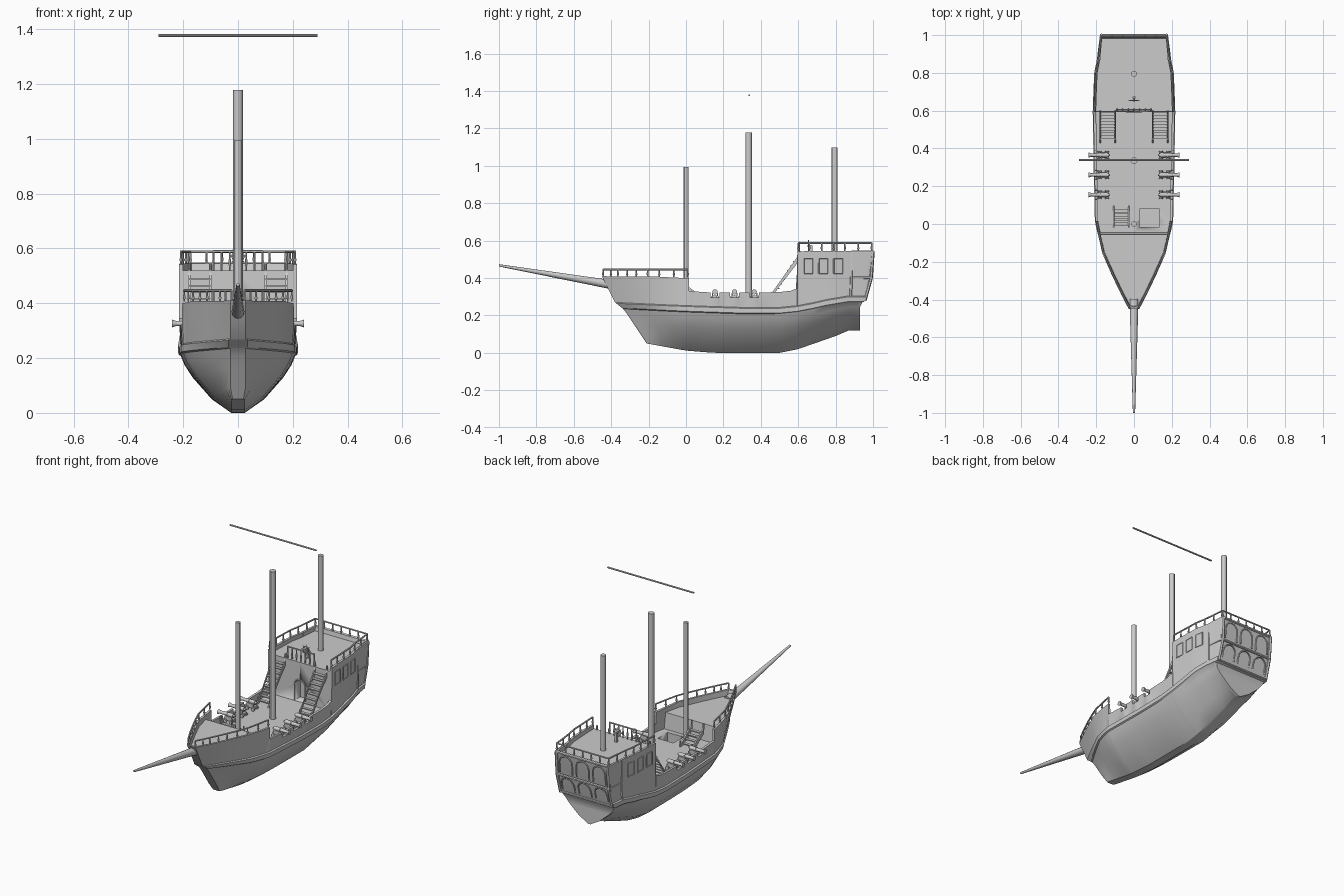
import bpy, bmesh, math
from mathutils import Vector, Matrix

cube = bpy.data.objects.get("Cube")
if cube:
    bpy.data.objects.remove(cube, do_unlink=True)

GREY = (0.6, 0.6, 0.6, 1)
mat = bpy.data.materials.new("plain_grey")
mat.use_nodes = True
mat.diffuse_color = GREY
mat.node_tree.nodes["Principled BSDF"].inputs["Base Color"].default_value = GREY


def make(name, bm):
    bmesh.ops.recalc_face_normals(bm, faces=bm.faces)
    me = bpy.data.meshes.new(name)
    bm.to_mesh(me)
    bm.free()
    ob = bpy.data.objects.new(name, me)
    bpy.context.collection.objects.link(ob)
    me.materials.append(mat)
    bpy.ops.object.select_all(action='DESELECT')
    ob.select_set(True)
    bpy.context.view_layer.objects.active = ob
    bpy.ops.object.shade_smooth_by_angle(angle=math.radians(30))
    return ob


def box(bm, centre, size):
    m = Matrix.Translation(centre) @ Matrix.Diagonal((*size, 1))
    bmesh.ops.create_cube(bm, size=1, matrix=m)


def rod(bm, a, b, r1, r2=None, seg=8):
    a, b = Vector(a), Vector(b)
    d = b - a
    m = Matrix.Translation((a + b) / 2) @ d.to_track_quat('Z', 'Y').to_matrix().to_4x4()
    bmesh.ops.create_cone(bm, cap_ends=True, segments=seg, radius1=r1,
                          radius2=r1 if r2 is None else r2, depth=d.length, matrix=m)


def tube(bm, pts, r, seg=6):
    for a, b in zip(pts, pts[1:]):
        rod(bm, a, b, r, seg=seg)


def prism(bm, profile, x0, x1):
    """Extrude a y-z profile along x."""
    lo = [bm.verts.new((x0, y, z)) for y, z in profile]
    hi = [bm.verts.new((x1, y, z)) for y, z in profile]
    bm.faces.new(lo)
    bm.faces.new(hi[::-1])
    for i in range(len(lo)):
        j = (i + 1) % len(lo)
        bm.faces.new((lo[i], lo[j], hi[j], hi[i]))


def lerp(table, t):
    if t <= table[0][0]:
        return table[0][1]
    for (a, u), (b, v) in zip(table, table[1:]):
        if t <= b:
            return u + (v - u) * (t - a) / (b - a)
    return table[-1][1]


# Hull lines: keel height, keel width, wale height, beam, end rake
KEEL = [(-.21, .05), (0, .012), (.15, 0), (.5, 0), (.6, .02), (.8, .09), (.87, .12)]
KEEL_W = [(.5, .035), (.87, .012)]
WALE = [(-.21, .265), (0, .248), (.3, .238), (.5, .238), (.62, .25), (.75, .28), (.87, .3)]
BEAM = [(-.21, .028), (-.17, .068), (-.12, .115), (-.06, .168), (0, .203),
        (.3, .21), (.6, .215), (.8, .207), (.93, .18)]
RAKE = [(-.21, 1), (-.17, .85), (-.12, .65), (-.06, .4), (0, 0), (.87, 0), (.915, 1)]
BOW = [(.05, 0), (.23, -.12), (.27, -.17), (.33, -.225), (.41, -.24)]
STERN = [(.265, 0), (.275, .025), (.4, .06), (.545, .07)]
FORE, MAIN, POOP = .375, .28, .52
GUNS = (.155, .26, .365)


def place(y, x, z):
    return Vector((x, y + lerp(RAKE, y) * lerp(BOW if y < .3 else STERN, z), z))


def section(y, rim, deck):
    kz, kw, wz, rw = (lerp(t, y) for t in (KEEL, KEEL_W, WALE, BEAM))
    kw, ww, low = min(kw, rw), rw * .98, wz - .03
    pts = [(0, kz), (kw * .7, kz)]
    for u, v in ((.35, .24), (.75, .62), (.92, .84), (1, 1)):
        pts.append((kw + (ww - kw) * u, kz + (low - kz) * v))
    pts += [(ww + .008, wz - .025), (ww + .008, wz), (ww, wz + .005)]
    pts += [(rw, rim), (rw - .014, rim), (rw - .014, deck), (0, deck)]
    return [place(y, x, z) for x, z in pts]


# Stations: position, bulwark top, deck height
stations = [(-.21, .41, .41), (-.204, .41, .41), (-.202, .41, FORE)]
stations += [(y, .408, FORE) for y in (-.17, -.12, -.06)]
stations += [(-.022, .402, FORE), (-.02, .402, MAIN), (.015, .4, MAIN), (.017, .33, MAIN)]
for g in GUNS:
    stations += [(g - .025, .323, MAIN), (g - .023, .296, MAIN),
                 (g + .023, .296, MAIN), (g + .025, .323, MAIN)]
stations += [(.5, .325, MAIN), (.56, .332, MAIN), (.593, .345, MAIN), (.595, .542, POOP)]
stations += [(y, .545, POOP) for y in (.68, .75, .8, .87, .914)]
stations += [(.916, .545, .545), (.93, .545, .545)]

bm = bmesh.new()
rings = []
for st in stations:
    half = section(*st)
    mirrored = [Vector((-p.x, p.y, p.z)) for p in half[-2:0:-1]]
    rings.append([bm.verts.new(p) for p in half + mirrored])
n = len(rings[0])
for a, b in zip(rings, rings[1:]):
    for i in range(n):
        j = (i + 1) % n
        bm.faces.new((a[i], a[j], b[j], b[i]))
for r in (rings[0], rings[-1]):
    bm.faces.new((r[0], r[1], r[-1]))
    for i in range(1, 8):
        bm.faces.new((r[i], r[i + 1], r[-i - 1], r[-i]))
    bm.faces.new(r[8:n - 7])
bmesh.ops.remove_doubles(bm, verts=bm.verts, dist=.0002)
hull = make("hull", bm)


def carve(name, cutter_bm):
    cutter = make(name, cutter_bm)
    cutter.hide_render = True
    mod = hull.modifiers.new(name, 'BOOLEAN')
    mod.operation, mod.solver, mod.object = 'DIFFERENCE', 'EXACT', cutter
    bpy.context.view_layer.objects.active = hull
    bpy.ops.object.modifier_apply(modifier=name)
    bpy.data.objects.remove(cutter, do_unlink=True)


def arch(half, z0, z1, steps=8):
    """Outline of a round-topped opening, as x and z offsets."""
    spring = z1 - half
    arc = [(half * math.cos(math.pi * i / steps), spring + half * math.sin(math.pi * i / steps))
           for i in range(steps + 1)]
    return [(half, z0)] + arc + [(-half, z0)]


# Cabin doorway and deck hatch
bm = bmesh.new()
near = [bm.verts.new((x, .57, z)) for x, z in arch(.035, MAIN + .001, .41)]
face = bm.faces.new(near)
ext = bmesh.ops.extrude_face_region(bm, geom=[face])
bmesh.ops.translate(bm, vec=(0, .08, 0), verts=[v for v in ext["geom"] if isinstance(v, bmesh.types.BMVert)])
carve("doorway_cutter", bm)
bm = bmesh.new()
box(bm, (.082, .032, .26), (.105, .095, .12))
carve("hatch_cutter", bm)

bm = bmesh.new()
tube(bm, [(x, .593, z) for x, z in arch(.038, MAIN, .414)], .004)
make("doorway_frame", bm)

# Masts, bowsprit and yard
for name, y, top, r in (("fore_mast", .0, .993, .014), ("main_mast", .335, 1.178, .018),
                        ("mizzen_mast", .795, 1.097, .016)):
    bm = bmesh.new()
    rod(bm, (0, y, MAIN - .02), (0, y, top), r, seg=12)
    make(name, bm)
bm = bmesh.new()
rod(bm, (0, -.4, .365), (0, -1, .468), .024, .006, 12)
make("bowsprit", bm)
bm = bmesh.new()
rod(bm, (-.29, .338, 1.377), (.29, .338, 1.377), .005)
make("yard", bm)


# Railings
def railing(name, feet, h=.045):
    bm = bmesh.new()
    up = Vector((0, 0, h))
    for p in feet:
        rod(bm, p, p + up, .004, seg=6)
        rod(bm, p + up * .25, p + up * .6, .0065, .004, 6)
    tube(bm, [p + up for p in feet], .005)
    make(name, bm)


def on_rim(y, z, side):
    return place(y, side * (lerp(BEAM, y) - .007), z)


for side, word in ((1, "left"), (-1, "right")):
    railing(word + "_bow_railing", [on_rim(y, .406, side) for y in
            (-.207, -.185, -.165, -.14, -.115, -.085, -.055, -.025, .01)], .04)
    railing(word + "_poop_railing", [on_rim(y, .543, side) for y in
            (.6, .66, .725, .79, .85, .89, .922)])
railing("stern_railing", [place(.922, x * .0577, .543) for x in range(-3, 4)])
railing("poop_front_railing", [Vector((x * .03, .605, POOP)) for x in range(-3, 4)], .07)


# Stairs
def stairs(name, x0, x1, top, bottom, count):
    bm = bmesh.new()
    (yt, zt), (yb, zb) = top, bottom
    for x in (x0, x1):
        prism(bm, [(yt, zt), (yt, zt - .035), (yb - .02, zb), (yb, zb), (yb, zb + .012)],
              x - .004, x + .004)
    for i in range(1, count + 1):
        t = i / (count + 1)
        box(bm, ((x0 + x1) / 2, yt + (yb - yt) * t - .005, zt + (zb - zt) * t - .008),
            (x1 - x0, .018, .006))
    for x in (x0, x1):
        rod(bm, (x, yt, zt - .01), (x, yt, zt + .025), .005)
        rod(bm, (x, yb, zb), (x, yb, zb + .035), .005)
    make(name, bm)


stairs("left_poop_stairs", .1, .178, (.6, POOP), (.45, MAIN), 9)
stairs("right_poop_stairs", -.178, -.1, (.6, POOP), (.45, MAIN), 9)
stairs("bow_stairs", -.108, -.028, (-.015, FORE), (.095, MAIN), 4)

# Cannons
for side, word in ((1, "left"), (-1, "right")):
    for k, y in enumerate(GUNS):
        bm = bmesh.new()
        box(bm, (side * .162, y, .3), (.06, .024, .014))
        for dy in (-.013, .013):
            box(bm, (side * .165, y + dy, .312), (.045, .006, .018))
            for x in (.142, .182):
                rod(bm, (side * x, y + dy * 1.1, .291), (side * x, y + dy * 1.7, .291), .011, seg=10)
        for xa, xb, ra, rb in ((.138, .225, .013, .009), (.225, .24, .009, .014),
                               (.128, .138, .005, .008), (.175, .181, .014, .014)):
            rod(bm, (side * xa, y, .326), (side * xb, y, .326), ra, rb, 12)
        make(f"{word}_cannon_{k + 1}", bm)

# Steering wheel on its stand
bm = bmesh.new()
hub = Vector((0, .655, .572))
ring = [hub + Vector((math.cos(a), 0, math.sin(a))) * .021
        for a in (math.tau * i / 16 for i in range(17))]
tube(bm, ring, .003)
for i in range(8):
    a = math.tau * i / 8
    rod(bm, hub, hub + Vector((math.cos(a), 0, math.sin(a))) * .032, .002, seg=6)
rod(bm, hub - Vector((0, .006, 0)), hub + Vector((0, .02, 0)), .005)
box(bm, (0, .67, .547), (.014, .012, .055))
make("steering_wheel", bm)

# Stern windows, belts and corner posts
bm = bmesh.new()
for x in (-.112, 0, .112):
    for z0, z1 in ((.305, .388), (.42, .525)):
        tube(bm, [place(.93, x + u, z) for u, z in arch(.042, z0, z1)], .004)
for z in (.285, .402, .54):
    tube(bm, [on_rim(.876, z, -1), on_rim(.915, z, -1), on_rim(.93, z, -1),
              on_rim(.93, z, 1), on_rim(.915, z, 1), on_rim(.876, z, 1)], .008)
for side in (1, -1):
    for y in (.876, .93):
        tube(bm, [on_rim(y, z, side) for z in (.28, .4, .54)], .009)
make("stern_gallery_trim", bm)

# Cabin side windows
bm = bmesh.new()
for side in (1, -1):
    for y in (.655, .735, .815):
        corners = [(y - .025, .425), (y + .025, .425), (y + .025, .505), (y - .025, .505), (y - .025, .425)]
        tube(bm, [Vector((side * (lerp(BEAM, u) - .001), u, z)) for u, z in corners], .003)
make("cabin_side_windows", bm)
